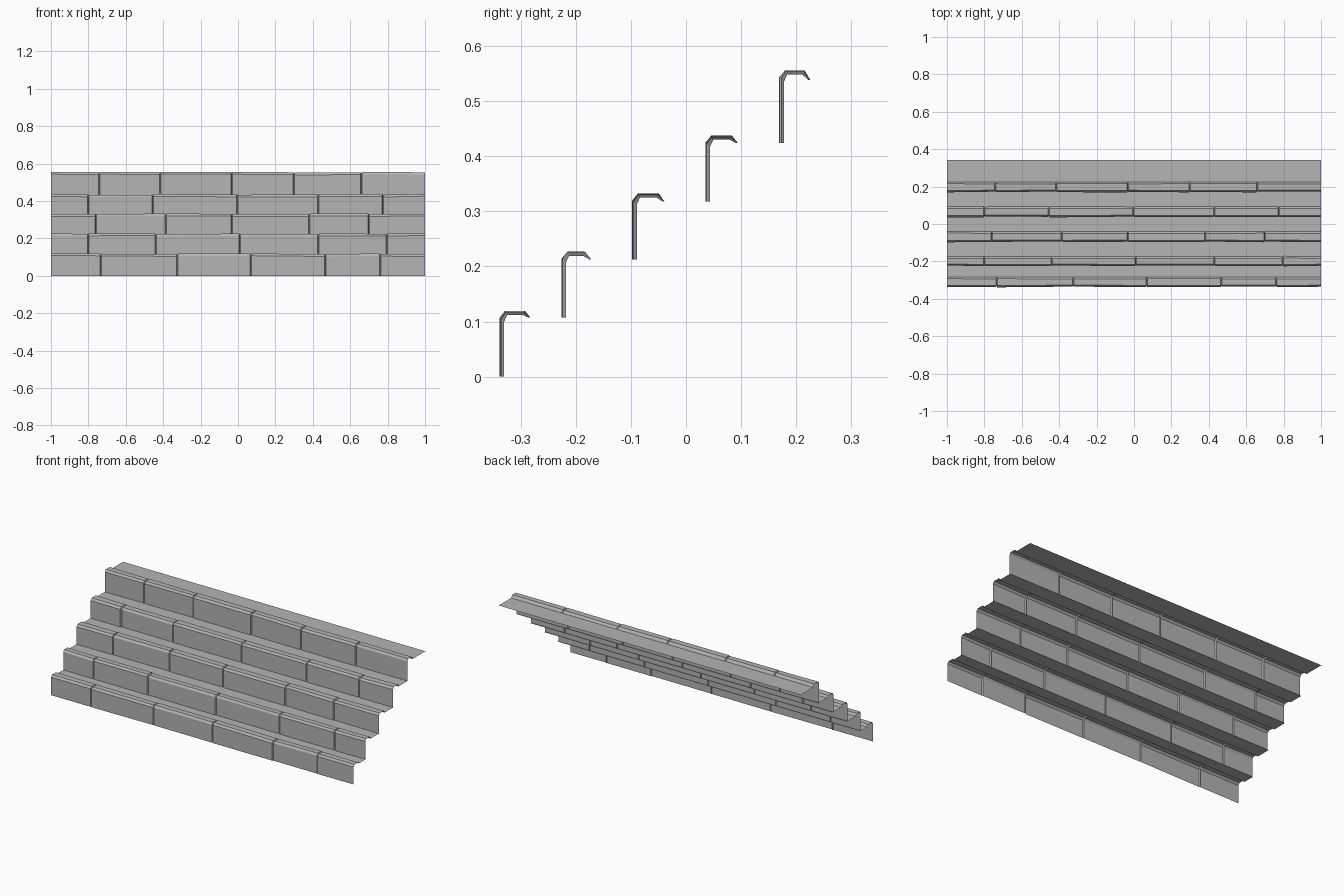
import bpy, random

if "Cube" in bpy.data.objects:
    bpy.data.objects.remove(bpy.data.objects["Cube"])

random.seed(4)

# Each step: riser front y, bottom z, top z, nosing back y, tread z, joint positions
STEPS = [
    (-0.339, 0.000, 0.120, -0.282, 0.107, (-0.735, -0.325, 0.067, 0.467, 0.76)),
    (-0.227, 0.107, 0.227, -0.172, 0.213, (-0.80, -0.44, 0.01, 0.43, 0.795)),
    (-0.098, 0.213, 0.333, -0.039, 0.318, (-0.76, -0.387, -0.033, 0.38, 0.70)),
    (0.035, 0.318, 0.438, 0.094, 0.424, (-0.80, -0.455, -0.003, 0.428, 0.775)),
    (0.169, 0.424, 0.556, 0.226, 0.538, (-0.742, -0.417, -0.033, 0.298, 0.66)),
]
BACK = 0.342
HALF_JOINT = 0.004

stone = bpy.data.materials.new("grey_stone")
stone.diffuse_color = (0.46, 0.46, 0.46, 1)
stone.use_nodes = True
stone.node_tree.nodes["Principled BSDF"].inputs["Base Color"].default_value = stone.diffuse_color


def make_mesh(name, verts, faces):
    mesh = bpy.data.meshes.new(name)
    mesh.from_pydata(verts, [], faces)
    mesh.materials.append(stone)
    mesh.update()
    obj = bpy.data.objects.new(name, mesh)
    bpy.context.collection.objects.link(obj)
    return obj


def section(x, y, z0, z1, yb, zb, inset, drop):
    """Riser, front bevel, nosing top and rear slope at one x position."""
    top = z1 - drop
    front = y + inset
    return [(x, front, z0), (x, front, top - 0.012), (x, y + 0.010 + inset * 0.5, top),
            (x, yb - 0.010 - inset * 0.5, top), (x, yb - inset * 0.4, zb)]


for i, (y, z0, z1, yb, zb, joints) in enumerate(STEPS):
    # Brick facing: stations along x, pinched inwards at every joint
    edges = (-1.0,) + joints + (1.0,)
    rows = []
    for k in range(len(edges) - 1):
        a, b = edges[k], edges[k + 1]
        if k > 0:
            rows.append(section(a, y, z0, z1, yb, zb, 0.009, 0.008))
            a += HALF_JOINT
        if k < len(edges) - 2:
            b -= HALF_JOINT
        for x in (a, b):
            rows.append(section(x, y, z0, z1, yb, zb,
                                random.uniform(0, 0.005), random.uniform(0, 0.005)))
    n = len(rows[0])
    verts = [p for r in rows for p in r]
    faces = [(r * n + j, (r + 1) * n + j, (r + 1) * n + j + 1, r * n + j + 1)
             for r in range(len(rows) - 1) for j in range(n - 1)]
    make_mesh(f"brick_edge_{i + 1}", verts, faces)

    # Flat tread running back to the next riser
    start = yb - 0.004
    end = STEPS[i + 1][0] + 0.008 if i + 1 < len(STEPS) else BACK
    make_mesh(f"tread_{i + 1}",
              [(-1, start, zb), (1, start, zb), (1, end, zb), (-1, end, zb)], [(0, 1, 2, 3)])
